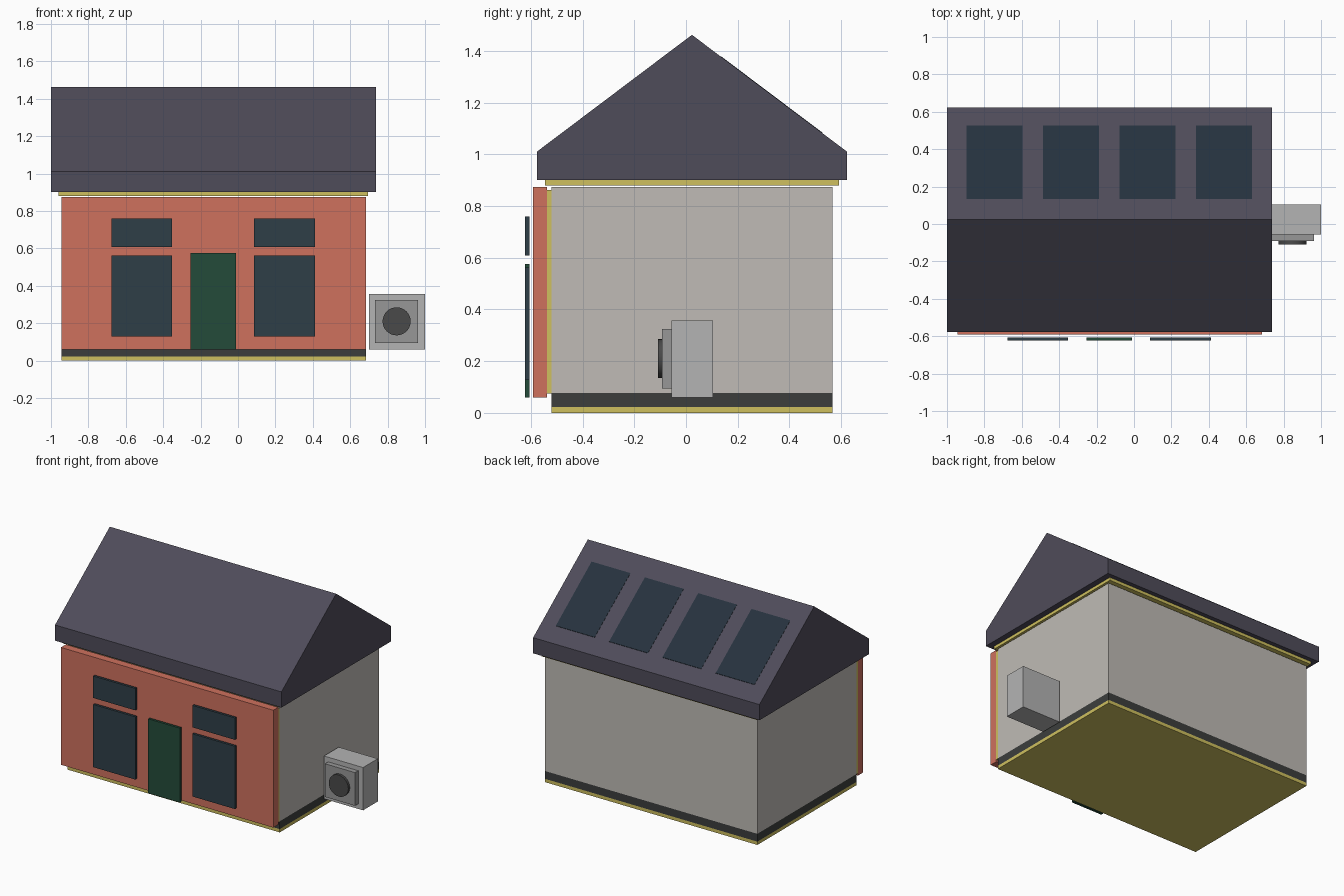
import bpy, math

if "Cube" in bpy.data.objects:
    bpy.data.objects.remove(bpy.data.objects["Cube"])

mats = {}


def paint(obj, name, rgb):
    if name not in mats:
        mats[name] = bpy.data.materials.new(name)
        mats[name].diffuse_color = (*[(c / 255) ** 2.2 for c in rgb], 1)
    obj.data.materials.append(mats[name])


def mesh_object(name, verts, faces, colour):
    mesh = bpy.data.meshes.new(name)
    mesh.from_pydata(verts, [], faces)
    obj = bpy.data.objects.new(name, mesh)
    bpy.context.collection.objects.link(obj)
    if colour:
        paint(obj, *colour)
    return obj


def extrude_x(name, profile, x0, x1, colour):
    """Prism along x from a (y, z) profile that runs counter-clockwise seen from +x."""
    n = len(profile)
    verts = [(x, y, z) for x in (x0, x1) for y, z in profile]
    faces = [tuple(reversed(range(n))), tuple(range(n, 2 * n))]
    faces += [(i, (i + 1) % n, (i + 1) % n + n, i + n) for i in range(n)]
    return mesh_object(name, verts, faces, colour)


def box(name, x, y, z, colour=None):
    profile = [(y[0], z[0]), (y[1], z[0]), (y[1], z[1]), (y[0], z[1])]
    return extrude_x(name, profile, x[0], x[1], colour)


BRICK = ("brick", (205, 112, 94))
FOAM = ("insulation", (205, 190, 95))
PLASTER = ("plaster", (190, 186, 180))
SLAB = ("slab", (62, 64, 63))
ROOF = ("roof", (80, 77, 90))
GLASS = ("glass", (50, 65, 73))
DOOR = ("door", (40, 76, 60))
SOLAR = ("solar", (42, 53, 64))
METAL = ("casing", (178, 178, 178))
PANEL = ("panel", (150, 150, 150))
FAN = ("fan", (75, 75, 75))

HX = (-0.945, 0.685)   # house width
HY = (-0.521, 0.567)   # house depth

# Floor layers and walls
box("floor_insulation", HX, HY, (0, 0.023), FOAM)
box("floor_slab", HX, HY, (0.023, 0.077), SLAB)
box("walls", HX, HY, (0.077, 0.874), PLASTER)

# Front facade layers
box("front_insulation", HX, (-0.537, -0.521), (0.075, 0.862), FOAM)
box("brick_facade", HX, (-0.591, -0.537), (0.06, 0.874), BRICK)

# Windows and door floating just in front of the facade
FRONT = (-0.623, -0.606)
for side, x in (("left", (-0.675, -0.352)), ("right", (0.086, 0.412))):
    box(side + "_window", x, FRONT, (0.128, 0.563), GLASS)
    box(side + "_top_window", x, FRONT, (0.608, 0.76), GLASS)
box("front_door", (-0.253, -0.01), FRONT, (0.06, 0.576), DOOR)

# Roof
box("roof_insulation", (-0.96, 0.695), (-0.545, 0.592), (0.88, 0.901), FOAM)
RIDGE_Y, RIDGE_Z, EAVE_Y, EAVE_Z = 0.023, 1.462, 0.623, 1.01
extrude_x("roof", [(-0.577, 0.901), (EAVE_Y, 0.901), (EAVE_Y, EAVE_Z),
                   (RIDGE_Y, RIDGE_Z), (-0.577, EAVE_Z)], -1.0, 0.737, ROOF)

# Solar panels, nearly flush with the rear slope
slope = (EAVE_Z - RIDGE_Z) / (EAVE_Y - RIDGE_Y)
z_at = lambda y: RIDGE_Z + slope * (y - RIDGE_Y) + 0.002
y0, y1 = 0.135, 0.527
for i in range(4):
    x0 = -0.895 + i * 0.409
    profile = [(y0, z_at(y0) - 0.01), (y1, z_at(y1) - 0.01), (y1, z_at(y1)), (y0, z_at(y0))]
    extrude_x(f"solar_panel_{i + 1}", profile, x0, x0 + 0.298, SOLAR)

# Heat pump beside the house
box("heat_pump_casing", (0.7, 1.0), (-0.057, 0.104), (0.06, 0.357), METAL)
box("heat_pump_panel", (0.732, 0.963), (-0.092, -0.057), (0.095, 0.325), PANEL)
bpy.ops.mesh.primitive_cylinder_add(vertices=32, radius=0.075, depth=0.017,
                                    location=(0.848, -0.1005, 0.21),
                                    rotation=(math.pi / 2, 0, 0))
fan = bpy.context.object
fan.name = "heat_pump_fan"
paint(fan, *FAN)
bpy.ops.object.shade_smooth_by_angle()

for m in bpy.data.materials:
    if m.users and not m.is_grease_pencil:
        m.use_nodes = True
        m.node_tree.nodes["Principled BSDF"].inputs["Base Color"].default_value = m.diffuse_color
